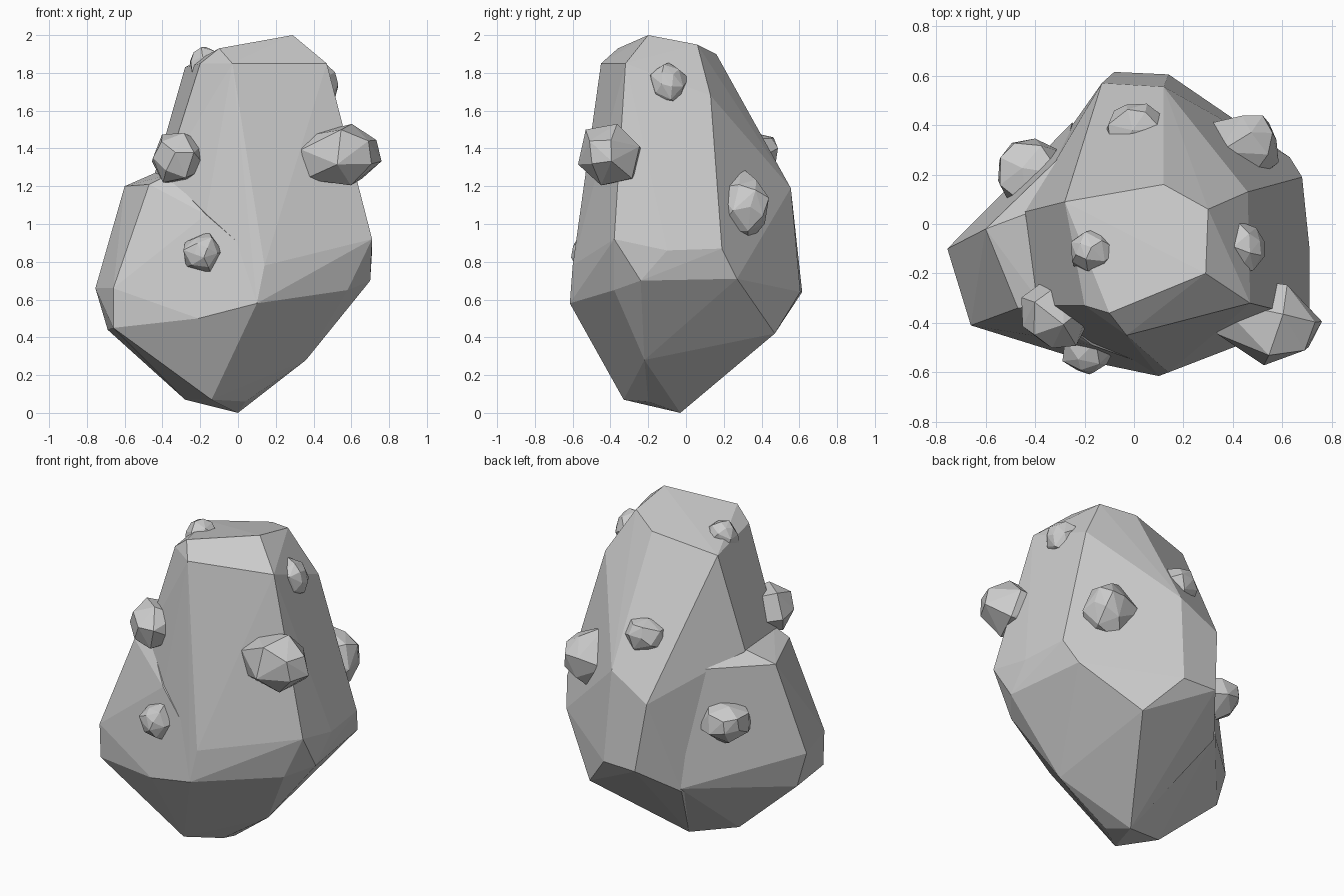
import bpy, bmesh, math, random
from mathutils import Vector, Matrix

random.seed(4)

def hull(name, pts):
    """Faceted convex stone from a few corner points."""
    bm = bmesh.new()
    for p in pts:
        bm.verts.new(p)
    res = bmesh.ops.convex_hull(bm, input=bm.verts)
    junk = [g for g in res["geom_interior"] + res["geom_unused"] if isinstance(g, bmesh.types.BMVert)]
    bmesh.ops.delete(bm, geom=list(set(junk)), context='VERTS')
    bmesh.ops.dissolve_limit(bm, angle_limit=math.radians(3), verts=bm.verts, edges=bm.edges)
    bmesh.ops.recalc_face_normals(bm, faces=bm.faces)
    me = bpy.data.meshes.new(name)
    bm.to_mesh(me)
    bm.free()
    ob = bpy.data.objects.new(name, me)
    bpy.context.collection.objects.link(ob)
    return ob

# tall main boulder
hull("main_boulder", [
    (0.29, -0.2, 2.0), (0.3, 0.06, 1.95), (0.12, 0.16, 1.9), (-0.28, 0.09, 1.83),
    (-0.1, -0.36, 1.93), (-0.2, -0.33, 1.85), (-0.03, -0.45, 1.85), (0.47, -0.32, 1.85),
    (-0.44, 0.05, 1.27), (-0.39, -0.33, 1.25), (-0.17, -0.48, 1.05), (0.46, 0.13, 1.68),
    (-0.26, 0.26, 1.42), (0.71, -0.38, 0.92), (0.71, -0.1, 0.86), (0.68, 0.19, 0.87),
    (0.7, -0.24, 0.7), (0.63, 0.27, 0.71), (0.14, -0.6, 0.78), (0.1, -0.615, 0.58),
    (0.58, -0.38, 0.65), (0.12, 0.555, 1.19), (-0.13, 0.57, 1.05), (-0.08, 0.615, 0.64),
    (0.14, 0.605, 0.64), (0.33, 0.47, 0.42), (0.36, -0.22, 0.28), (0.04, -0.2, 0.06),
    (0, -0.03, 0), (-0.14, -0.33, 0.07), (-0.25, 0.4, 0.48)])

# low shoulder on the left
hull("left_shoulder", [
    (-0.6, -0.02, 1.2), (-0.47, -0.34, 1.21), (-0.44, 0.04, 1.27), (-0.37, -0.33, 1.26),
    (-0.755, -0.1, 0.66), (-0.66, -0.41, 0.66), (-0.66, -0.4, 0.45), (-0.69, -0.1, 0.44),
    (-0.21, -0.55, 0.5), (0.1, -0.615, 0.58), (0.14, -0.6, 0.78), (-0.17, -0.49, 1.05),
    (-0.28, -0.12, 0.07), (-0.14, -0.33, 0.07), (0, -0.03, 0), (-0.25, 0.41, 0.5),
    (-0.28, 0.29, 1.2), (0.04, -0.2, 0.06)])

STUBBY = ((-0.8, 0.75, 5), (0.35, 1.0, 6), (1.0, 0.5, 4))
FLARED = ((-0.6, 1.25, 5), (0.45, 0.95, 6), (1.0, 0.45, 4))

def crystal(name, centre, direction, radius, length, stretch=1.0, rings=FLARED):
    """Nugget sunk into the stone: base, shoulder and cut tip."""
    rot = Vector(direction).to_track_quat('Z', 'Y').to_matrix().to_4x4()
    mat = Matrix.Translation(centre) @ rot
    pts = []
    for h, r, n in rings:
        turn = random.uniform(0, 1)
        for i in range(n):
            a = turn + i * math.tau / n
            k = r * radius * random.uniform(0.88, 1.08)
            pts.append(mat @ Vector((k * math.cos(a), k * stretch * math.sin(a),
                                     h * length + random.uniform(-0.1, 0.1) * length)))
    hull(name, pts)

# nuggets around the stone
crystal("right_nugget", (0.52, -0.38, 1.36), (0.9, -0.3, 0.1), 0.18, 0.21, 1.0, STUBBY)
crystal("left_nugget", (-0.31, -0.36, 1.35), (-0.6, -0.7, 0.1), 0.155, 0.13, 1.0, STUBBY)
crystal("front_nugget", (-0.19, -0.53, 0.85), (-0.1, -1, 0.1), 0.095, 0.07)
crystal("top_nugget", (-0.18, -0.11, 1.86), (-0.4, 0, 1), 0.085, 0.07)
crystal("upper_right_nugget", (0.46, -0.1, 1.75), (1, 0, 0.25), 0.09, 0.06, 1.15)
crystal("back_right_nugget", (0.45, 0.31, 1.1), (0.8, 0.6, 0.1), 0.135, 0.13, 1.2)
crystal("back_nugget", (0.01, 0.385, 1.38), (0, 0.85, 0.5), 0.125, 0.1, 0.8)
crystal("back_left_nugget", (-0.43, 0.21, 0.89), (-0.7, 0.7, 0.2), 0.135, 0.12, 0.85)
